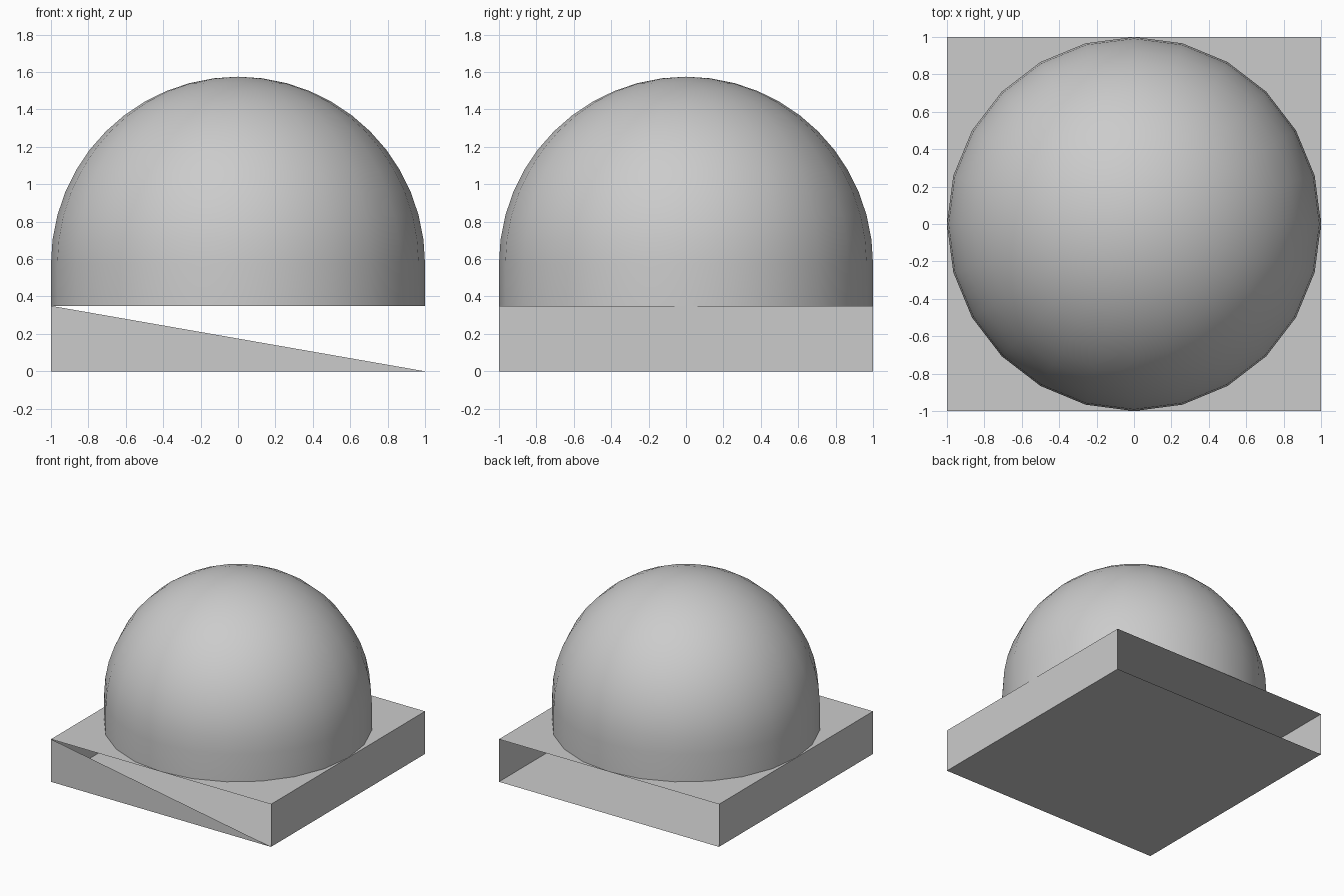
import bpy
import bmesh
from math import sin, cos, pi
from mathutils import Matrix, Vector

cube = bpy.data.objects.get("Cube")
if cube:
    bpy.data.objects.remove(cube, do_unlink=True)

BASE_H = 0.35      # height of the base box
SPRING = 0.575     # height where the dome starts to curve
SIDES = 24
RINGS = 12

grey = bpy.data.materials.new("light_grey")
grey.use_nodes = True
GREY = (0.6, 0.6, 0.6, 1.0)
grey.diffuse_color = GREY
grey.node_tree.nodes["Principled BSDF"].inputs["Base Color"].default_value = GREY


def add_object(name, bm):
    mesh = bpy.data.meshes.new(name)
    bm.to_mesh(mesh)
    bm.free()
    mesh.materials.append(grey)
    obj = bpy.data.objects.new(name, mesh)
    bpy.context.collection.objects.link(obj)
    return obj


# Base: a hollow box, open at the back, with a half (triangular) front wall
bm = bmesh.new()
place = Matrix.Translation((0, 0, BASE_H / 2)) @ Matrix.Diagonal((2, 2, BASE_H, 1))
bmesh.ops.create_cube(bm, size=1, matrix=place)
walls = [f for f in bm.faces if abs(f.normal.y) > 0.9]
front = [v for v in bm.verts if v.co.y < 0]
lower_half = [v for v in front if not (v.co.x > 0 and v.co.z > 0.1)]
bmesh.ops.delete(bm, geom=walls, context='FACES_ONLY')
wall = bm.faces.new(lower_half)
wall.normal_update()
if wall.normal.y > 0:
    wall.normal_flip()
add_object("base_box", bm)

# Dome: a short straight drum under a hemisphere, spun around z
bm = bmesh.new()
profile = [Vector((1, 0, BASE_H))]
for i in range(RINGS + 1):
    a = i / RINGS * pi / 2
    profile.append(Vector((cos(a), 0, SPRING + sin(a))))
verts = [bm.verts.new(p) for p in profile]
edges = [bm.edges.new(pair) for pair in zip(verts, verts[1:])]
bmesh.ops.spin(bm, geom=verts + edges, cent=(0, 0, 0), axis=(0, 0, 1),
               angle=2 * pi, steps=SIDES)
bmesh.ops.remove_doubles(bm, verts=bm.verts[:], dist=0.0005)
bm.normal_update()
for f in bm.faces:
    f.smooth = True
    if f.normal.dot(f.calc_center_median() - Vector((0, 0, BASE_H))) < 0:
        f.normal_flip()
add_object("dome", bm)
